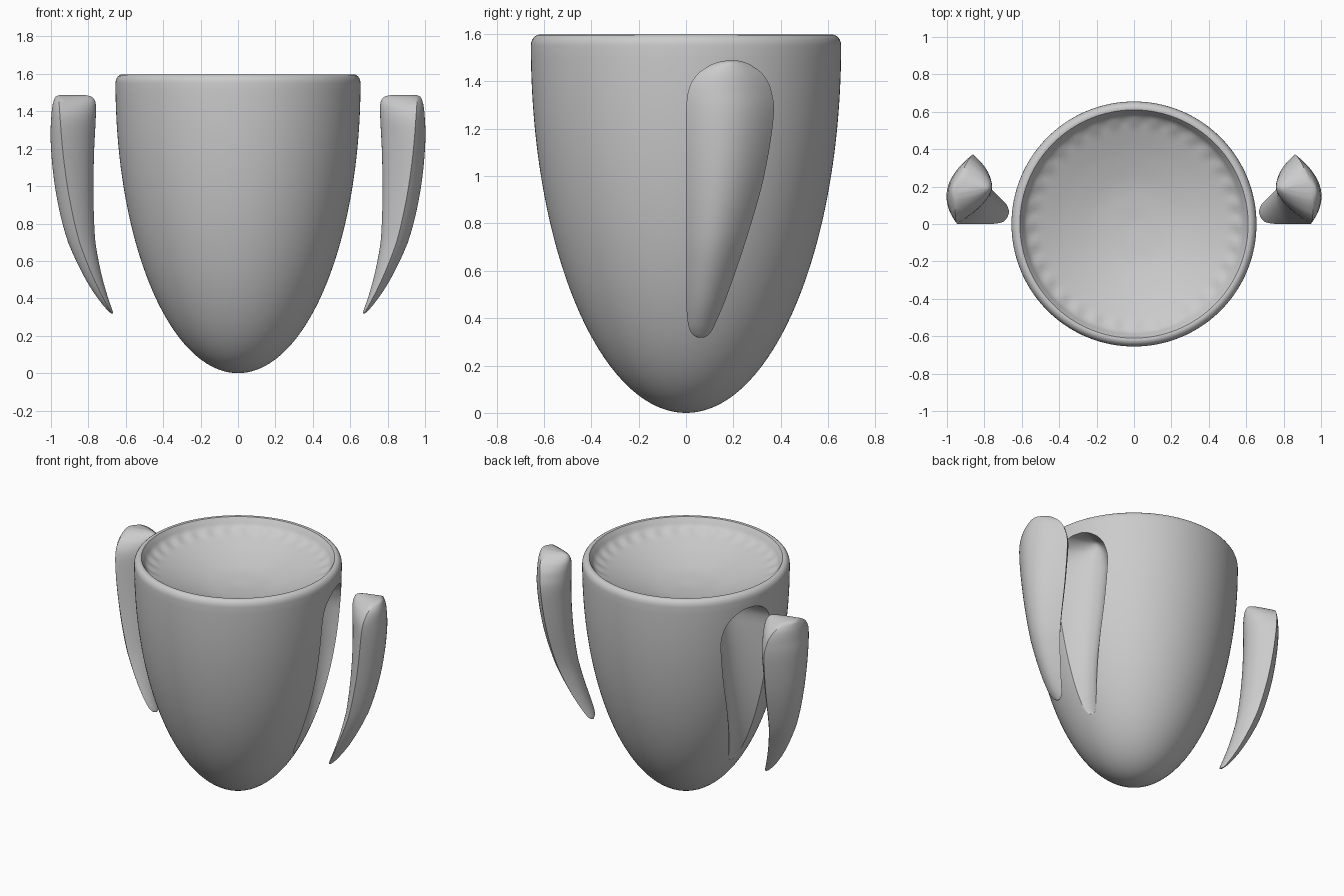
import bpy, bmesh, math

if "Cube" in bpy.data.objects:
    bpy.data.objects.remove(bpy.data.objects["Cube"])

grey = bpy.data.materials.new("plain grey")
grey.diffuse_color = (0.6, 0.6, 0.6, 1)
grey.use_nodes = True
grey.node_tree.nodes["Principled BSDF"].inputs["Base Color"].default_value = grey.diffuse_color


def cup_radius(z):
    """Elliptical outer wall of the cup."""
    return 0.655 * math.sqrt(max(0.0, 1 - ((1.55 - min(z, 1.55)) / 1.55) ** 2))


def make_object(name, bm):
    bmesh.ops.recalc_face_normals(bm, faces=bm.faces[:])
    mesh = bpy.data.meshes.new(name)
    bm.to_mesh(mesh)
    bm.free()
    mesh.materials.append(grey)
    obj = bpy.data.objects.new(name, mesh)
    bpy.context.collection.objects.link(obj)
    return obj


def activate(obj):
    bpy.ops.object.select_all(action='DESELECT')
    obj.select_set(True)
    bpy.context.view_layer.objects.active = obj


def smooth(obj, angle):
    activate(obj)
    bpy.ops.object.shade_smooth_by_angle(angle=math.radians(angle))


def bridge(bm, rings):
    n = len(rings[0])
    for a, b in zip(rings, rings[1:]):
        for i in range(n):
            j = (i + 1) % n
            bm.faces.new((a[i], a[j], b[j], b[i]))


def catmull(rows, steps):
    """Smooth curve through rows of values."""
    out = []
    for i in range(len(rows) - 1):
        p0, p1 = rows[max(i - 1, 0)], rows[i]
        p2, p3 = rows[i + 1], rows[min(i + 2, len(rows) - 1)]
        for k in range(steps):
            t = k / steps
            out.append([0.5 * (2 * b + (c - a) * t + (2 * a - 5 * b + 4 * c - d) * t * t
                               + (3 * b - a - 3 * c + d) * t ** 3)
                        for a, b, c, d in zip(p0, p1, p2, p3)])
    out.append(list(rows[-1]))
    return out


# Handle stations: height, front edge y, back edge y, inner bulge, outer bulge
STATIONS = [
    (0.318, 0.050, 0.075, 0.005, 0.004),
    (0.335, 0.025, 0.100, 0.012, 0.012),
    (0.38, 0.008, 0.125, 0.022, 0.025),
    (0.50, 0.000, 0.175, 0.045, 0.045),
    (0.75, 0.000, 0.260, 0.090, 0.066),
    (1.00, 0.000, 0.330, 0.130, 0.072),
    (1.25, 0.000, 0.370, 0.163, 0.066),
    (1.36, 0.010, 0.360, 0.177, 0.055),
    (1.42, 0.040, 0.332, 0.182, 0.048),
    (1.455, 0.080, 0.295, 0.178, 0.040),
    (1.478, 0.125, 0.255, 0.160, 0.030),
    (1.487, 0.165, 0.220, 0.125, 0.010),
]


def handle(name, side, shift, lean, drop, outer_extra=0.0):
    """Lens-section handle whose sharp rim follows the cup wall."""
    bm = bmesh.new()
    n = 20
    rings = []
    for z, y0, y1, inner, outer in catmull(STATIONS, 5):
        ring = []
        for k in range(2 * n):
            u = k / n if k <= n else (2 * n - k) / n
            y = y0 + (y1 - y0) * u
            bulge = (outer + outer_extra) if k <= n else -inner
            rim = math.sqrt(max(cup_radius(z) ** 2 - y * y, 0)) + shift + lean * y
            rim -= drop * max(0, (0.7 - z) / 0.38)
            x = rim + bulge * 4 * u * (1 - u)
            ring.append(bm.verts.new((side * x, y, z)))
        rings.append(ring)
    bridge(bm, rings)
    bm.faces.new(rings[0])
    bm.faces.new(rings[-1])
    return make_object(name, bm)


# Cup body: lathed wall, rounded rim and shallow fluted dish on top
profile = []
for i in range(1, 49):
    z = 1.55 * (1 - math.cos(i / 48 * math.pi / 2))
    profile.append((cup_radius(z), z))
for i in range(1, 6):
    a = i / 5 * math.pi / 2
    profile.append((0.62 + 0.035 * math.cos(a), 1.55 + 0.047 * math.sin(a)))
profile += catmull([(0.61, 1.595), (0.597, 1.575), (0.575, 1.543), (0.53, 1.515),
                    (0.46, 1.485), (0.35, 1.445), (0.2, 1.405), (0.04, 1.39)], 4)

SEG = 160
bm = bmesh.new()
rings = []
for idx, (r, z) in enumerate(profile):
    ring = []
    for i in range(SEG):
        a = 2 * math.pi * i / SEG
        flute = 0.0
        if idx > 53:
            flute = 0.005 * math.exp(-((r - 0.55) / 0.03) ** 2) * math.cos(32 * a)
        ring.append(bm.verts.new((r * math.cos(a), r * math.sin(a), z + flute)))
    rings.append(ring)
bridge(bm, rings)
for ring, z in ((rings[0], 0.0), (rings[-1], 1.388)):
    pole = bm.verts.new((0, 0, z))
    for i in range(SEG):
        bm.faces.new((ring[i], ring[(i + 1) % SEG], pole))
cup = make_object("cup_body", bm)

# Sockets carved where the handles fit
for side in (-1, 1):
    cutter = handle("socket_cutter", side, 0.004, 0.0, 0.0, 0.03)
    cutter.hide_render = True
    mod = cup.modifiers.new("socket", 'BOOLEAN')
    mod.operation = 'DIFFERENCE'
    mod.solver = 'EXACT'
    mod.object = cutter
    activate(cup)
    bpy.ops.object.modifier_apply(modifier=mod.name)
    bpy.data.objects.remove(cutter, do_unlink=True)
smooth(cup, 35)

# Detached handles on both sides
for side, label in ((-1, "left_handle"), (1, "right_handle")):
    smooth(handle(label, side, 0.30, 0.09, 0.025), 50)
